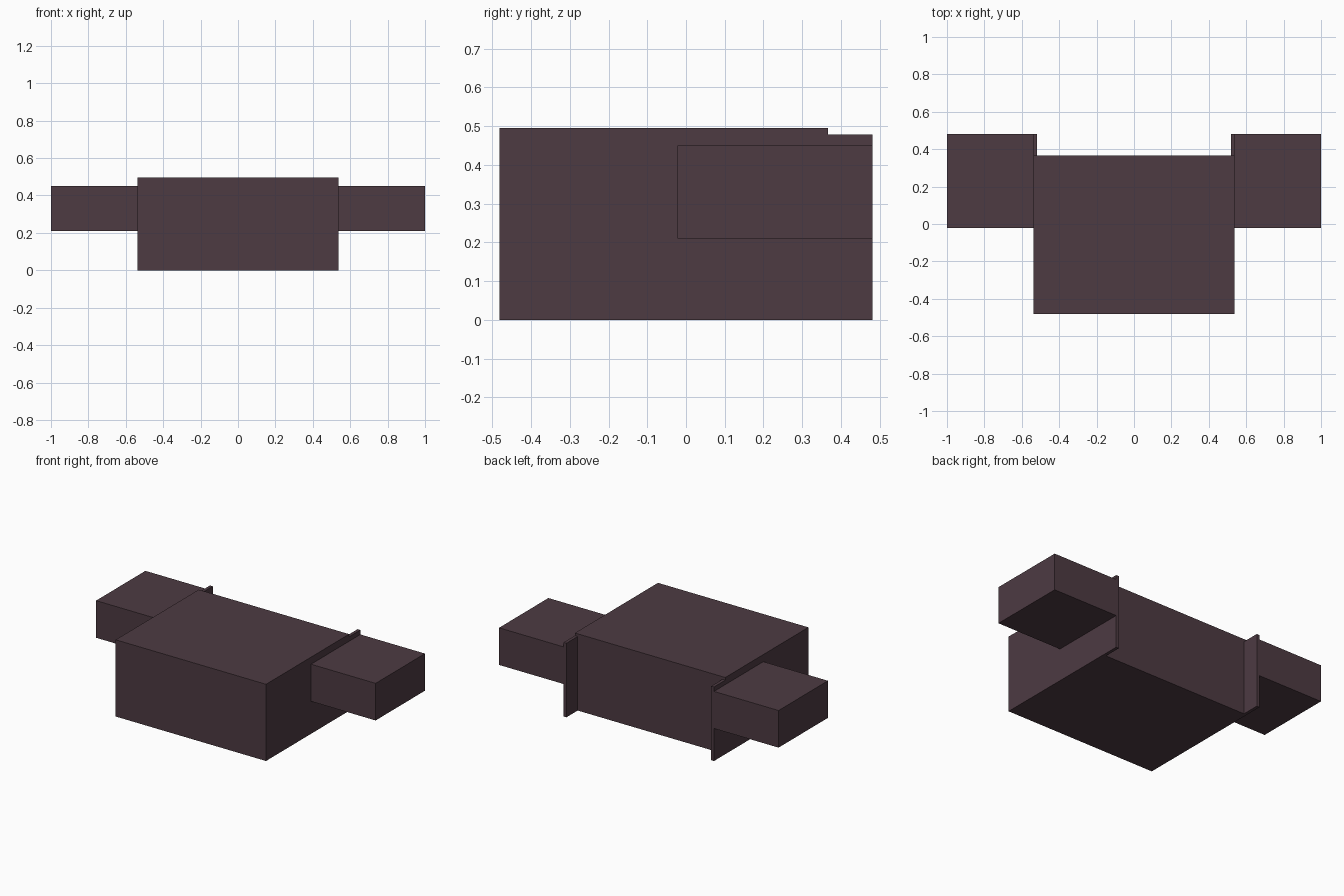
import bpy

if "Cube" in bpy.data.objects:
    bpy.data.objects.remove(bpy.data.objects["Cube"])

mat = bpy.data.materials.new("dark_plum")
mat.diffuse_color = (0.075, 0.043, 0.055, 1)
mat.use_nodes = True
mat.node_tree.nodes["Principled BSDF"].inputs["Base Color"].default_value = mat.diffuse_color


def box(name, x, y, z):
    """Box from (min, max) ranges on each axis."""
    bpy.ops.mesh.primitive_cube_add(size=1, location=[sum(r) / 2 for r in (x, y, z)])
    ob = bpy.context.object
    ob.name = name
    ob.scale = [r[1] - r[0] for r in (x, y, z)]
    bpy.ops.object.transform_apply(location=False, rotation=False, scale=True)
    ob.data.materials.append(mat)
    return ob


W, F, B = 0.538, -0.482, 0.367      # half width, front and back of the main cabinet
T = 0.02                            # panel thickness
inner = (-W + T, W - T)

# Main cabinet
box("top_panel", (-W, W), (F, B), (0.479, 0.496))
box("bottom_panel", inner, (F, B), (0, T))
box("front_panel", inner, (F, F + T), (T, 0.479))
box("back_panel", inner, (B - T, B), (T, 0.479))

# Side panels that run past the back, and the wing boxes on them
for side, s in (("left", -1), ("right", 1)):
    box(side + "_side_panel", sorted((s * (W - T), s * W)), (F, 0.482), (0, 0.479))
    box(side + "_wing_box", sorted((s * W, s * 1.0)), (-0.022, 0.482), (0.21, 0.45))
